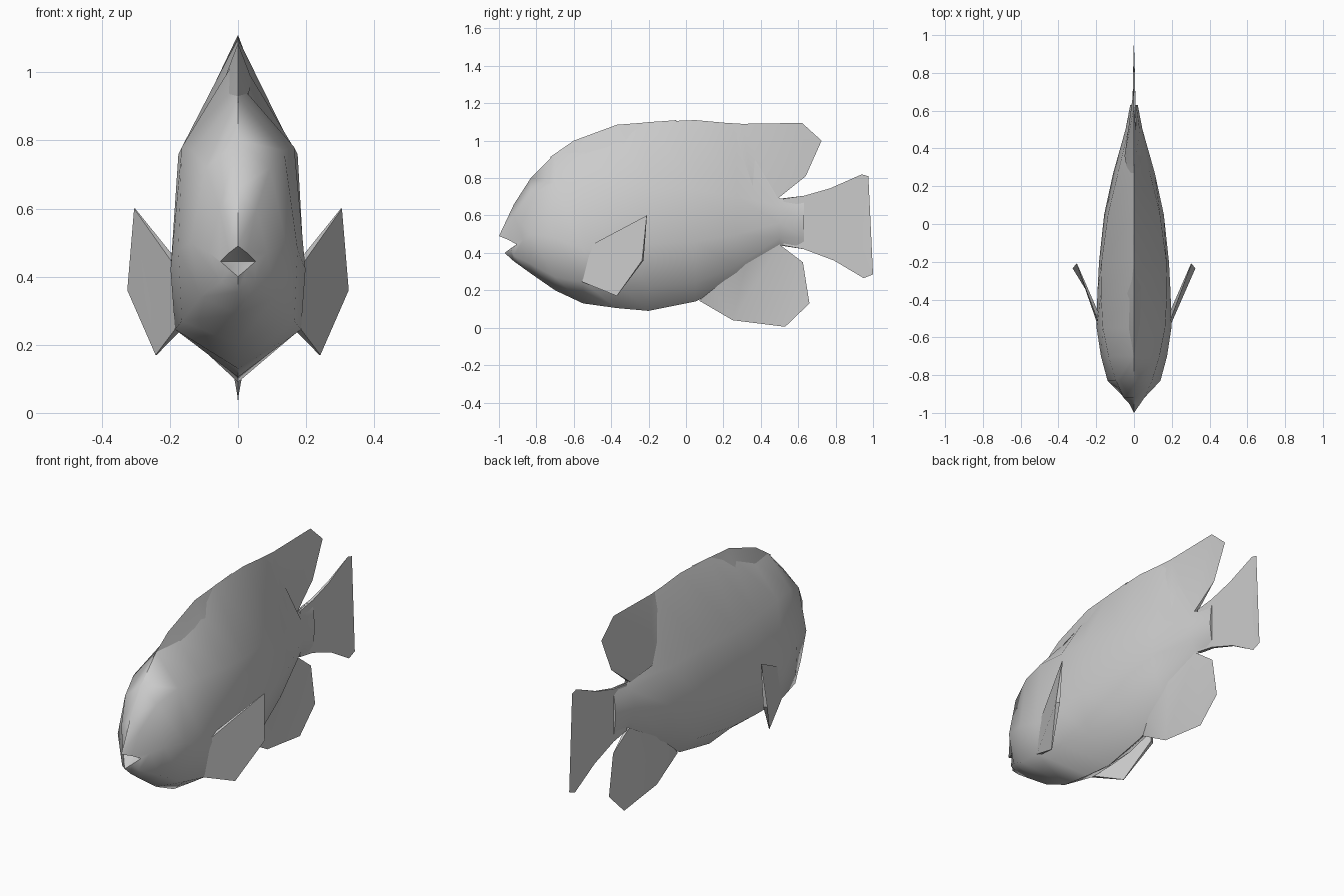
import bpy, bmesh, math

mat = bpy.data.materials.new("pale_grey")
mat.diffuse_color = (0.6, 0.6, 0.6, 1)


def finish(name, bm, angle):
    bmesh.ops.remove_doubles(bm, verts=bm.verts, dist=0.0005)
    bmesh.ops.recalc_face_normals(bm, faces=bm.faces)
    me = bpy.data.meshes.new(name)
    bm.to_mesh(me)
    bm.free()
    ob = bpy.data.objects.new(name, me)
    bpy.context.collection.objects.link(ob)
    me.materials.append(mat)
    bpy.ops.object.select_all(action='DESELECT')
    ob.select_set(True)
    bpy.context.view_layer.objects.active = ob
    bpy.ops.object.shade_smooth_by_angle(angle=math.radians(angle))
    return ob


def blade(name, outline):
    """Thin symmetric fin: outline points are (y, z, half thickness)."""
    bm = bmesh.new()
    sides = [[bm.verts.new((s * h, y, z)) for y, z, h in outline] for s in (1, -1)]
    for ring in sides:
        bm.faces.new(ring)
    a, b = sides
    n = len(outline)
    for i in range(n):
        j = (i + 1) % n
        bm.faces.new((a[i], a[j], b[j], b[i]))
    bmesh.ops.triangulate(bm, faces=[f for f in bm.faces if len(f.verts) > 4])
    return finish(name, bm, 30)


# Body stations: y, top z, shoulder z, w, middle z, w, lower z, w, bottom z
stations = [
    (-0.92, 0.66, 0.60, 0.055, 0.47, 0.085, 0.385, 0.05, 0.355),
    (-0.83, 0.80, 0.72, 0.095, 0.50, 0.14, 0.34, 0.11, 0.29),
    (-0.70, 0.93, 0.77, 0.135, 0.48, 0.175, 0.27, 0.165, 0.20),
    (-0.55, 0.97, 0.78, 0.165, 0.42, 0.198, 0.245, 0.185, 0.13),
    (-0.37, 1.05, 0.76, 0.175, 0.43, 0.194, 0.23, 0.165, 0.105),
    (-0.20, 1.10, 0.75, 0.172, 0.45, 0.185, 0.22, 0.14, 0.09),
    (0.05, 1.11, 0.74, 0.138, 0.46, 0.158, 0.24, 0.10, 0.14),
    (0.27, 1.09, 0.70, 0.085, 0.50, 0.11, 0.33, 0.065, 0.25),
    (0.50, 0.69, 0.65, 0.030, 0.56, 0.045, 0.48, 0.028, 0.44),
    (0.63, 0.705, 0.65, 0.012, 0.56, 0.020, 0.48, 0.012, 0.42),
]
# Lips form the first ring, with the mouth corners set back
half_rings = [[(0, -1.0, 0.49), (0.026, -0.95, 0.47), (0.052, -0.905, 0.445),
               (0.026, -0.94, 0.422), (0, -0.97, 0.40)]]
for k, (y, zt, zs, ws, zm, wm, zl, wl, zb) in enumerate(stations):
    ym = y + (0.05 if k == 0 else 0)
    half_rings.append([(0, y, zt), (ws, y, zs), (wm, ym, zm), (wl, y, zl), (0, y, zb)])

bm = bmesh.new()
rings = []
for h in half_rings:
    pts = h + [(-x, y, z) for x, y, z in h[3:0:-1]]
    rings.append([bm.verts.new(p) for p in pts])
for r, s in zip(rings, rings[1:]):
    for i in range(8):
        j = (i + 1) % 8
        bm.faces.new((r[i], r[j], s[j], s[i]))
throat = bm.verts.new((0, -0.86, 0.445))
for i in range(8):
    bm.faces.new((rings[0][i], rings[0][(i + 1) % 8], throat))
bm.faces.new(rings[-1])
finish("body", bm, 60)

# Fins on the centre line
blade("dorsal_crest", [(-0.73, 0.91, 0), (-0.60, 1.0, 0), (-0.37, 1.085, 0), (-0.05, 1.11, 0),
                       (-0.20, 1.0, 0.03), (-0.37, 0.98, 0.04), (-0.55, 0.93, 0.03)])
blade("dorsal_fin", [(0.05, 1.105, 0), (0.30, 1.09, 0), (0.62, 1.095, 0), (0.725, 1.0, 0),
                     (0.64, 0.81, 0), (0.49, 0.69, 0.01), (0.36, 0.74, 0.05), (0.25, 0.95, 0.03)])
blade("anal_fin", [(0.07, 0.145, 0), (0.25, 0.04, 0), (0.53, 0.005, 0), (0.66, 0.13, 0),
                   (0.625, 0.35, 0), (0.50, 0.445, 0.01), (0.32, 0.34, 0.04), (0.15, 0.21, 0.03)])
blade("tail_fin", [(0.52, 0.69, 0.01), (0.63, 0.705, 0.008), (0.77, 0.745, 0.005), (0.94, 0.82, 0),
                   (0.975, 0.81, 0), (0.935, 0.68, 0), (0.935, 0.45, 0), (1.0, 0.285, 0),
                   (0.95, 0.265, 0), (0.79, 0.36, 0.005), (0.63, 0.42, 0.008), (0.52, 0.44, 0.01)])

# Side fins: mirrored flared plates, thickest at the rear edge
outer = [(0.185, -0.53, 0.43), (0.305, -0.21, 0.60), (0.325, -0.235, 0.36),
         (0.242, -0.37, 0.17), (0.185, -0.555, 0.245)]
inner_shift = [0.02, 0.003, 0.02, 0.003, 0.02]
for s, label in ((1, "right"), (-1, "left")):
    bm = bmesh.new()
    a = [bm.verts.new((s * x, y, z)) for x, y, z in outer]
    b = [bm.verts.new((s * (x - d), y + d * 0.4, z)) for (x, y, z), d in zip(outer, inner_shift)]
    bm.faces.new(a)
    bm.faces.new(b)
    for i in range(5):
        j = (i + 1) % 5
        bm.faces.new((a[i], a[j], b[j], b[i]))
    finish("side_fin_" + label, bm, 30)
